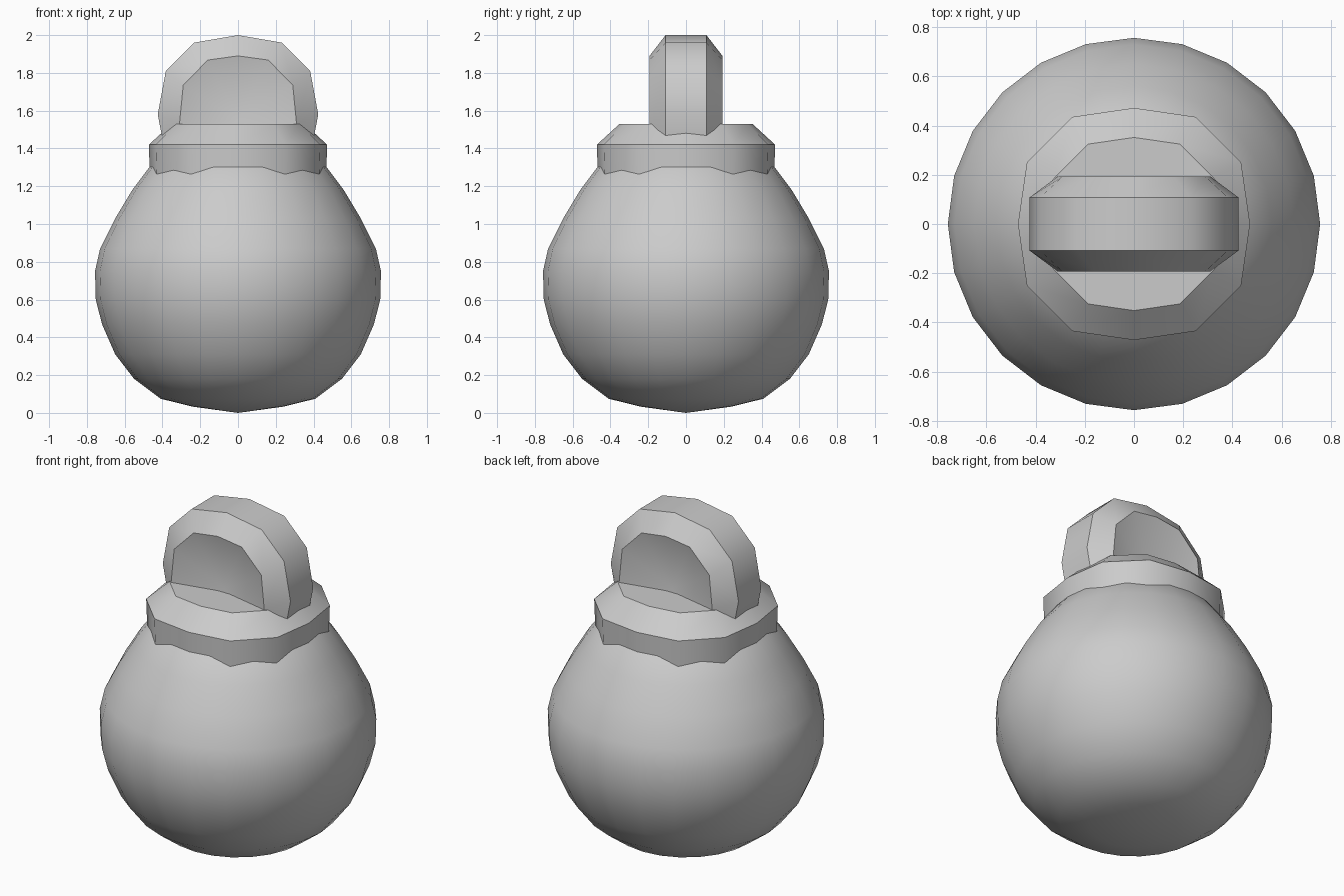
import bpy, bmesh, math

cube = bpy.data.objects.get("Cube")
if cube:
    bpy.data.objects.remove(cube, do_unlink=True)

grey = bpy.data.materials.new("plain grey")
grey.use_nodes = True
colour = (0.6, 0.6, 0.6, 1)
grey.diffuse_color = colour
grey.node_tree.nodes["Principled BSDF"].inputs["Base Color"].default_value = colour


def finish(name, bm):
    """Turn a bmesh into a smooth-shaded object with sharp hard edges."""
    bmesh.ops.remove_doubles(bm, verts=bm.verts, dist=0.0005)
    bmesh.ops.recalc_face_normals(bm, faces=bm.faces)
    mesh = bpy.data.meshes.new(name)
    bm.to_mesh(mesh)
    bm.free()
    mesh.materials.append(grey)
    obj = bpy.data.objects.new(name, mesh)
    bpy.context.collection.objects.link(obj)
    bpy.ops.object.select_all(action='DESELECT')
    obj.select_set(True)
    bpy.context.view_layer.objects.active = obj
    bpy.ops.object.shade_smooth_by_angle(angle=math.radians(40))


def bridge(bm, a, b, closed=True):
    """Join two equal rows of vertices with quads."""
    n = len(a)
    for i in range(n if closed else n - 1):
        j = (i + 1) % n
        bm.faces.new((a[i], a[j], b[j], b[i]))


def stack(name, profile, sides, bulge=1.0):
    """Rings stacked along z; bulge widens the vertices off the axes."""
    bm = bmesh.new()
    rings = []
    for r, z in profile:
        ring = []
        for i in range(sides):
            a = math.tau * i / sides
            k = r if i % (sides // 4) == 0 else r * bulge
            ring.append(bm.verts.new((k * math.cos(a), k * math.sin(a), z)))
        rings.append(ring)
    for a, b in zip(rings, rings[1:]):
        bridge(bm, a, b)
    for ring, (r, z) in ((rings[0], profile[0]), (rings[-1], profile[-1])):
        tip = bm.verts.new((0, 0, 0 if ring is rings[0] and z < 0.1 else z))
        for i in range(sides):
            bm.faces.new((ring[i], ring[(i + 1) % sides], tip))
    finish(name, bm)


# Round body with a slightly flattened base
stack("round_body", [(0.24, 0.033), (0.41, 0.075), (0.55, 0.18), (0.65, 0.31),
                     (0.72, 0.47), (0.753, 0.6), (0.757, 0.75), (0.73, 0.87),
                     (0.65, 1.03), (0.56, 1.18), (0.47, 1.3), (0.36, 1.38)], 24)

# Twelve-sided collar with a bevelled top
stack("collar", [(0.465, 1.2), (0.472, 1.42), (0.352, 1.53)], 12, 1.065)


# Arched handle: outer band, bevelled rims and a shallow dished panel per side
def arch(half):
    return [(-x, z) for x, z in half] + [(x, z) for x, z in half[-2::-1]]


outer = arch([(0.39, 1.4), (0.425, 1.58), (0.382, 1.81), (0.233, 1.96), (0, 2.0)])
inner = arch([(0.3, 1.4), (0.31, 1.53), (0.29, 1.735), (0.16, 1.868), (0, 1.89)])
bm = bmesh.new()
bands = []
for side in (-1, 1):
    band = [bm.verts.new((x, side * 0.108, z)) for x, z in outer]
    rim = [bm.verts.new((x, side * 0.193, z)) for x, z in inner]
    centre = bm.verts.new((0, side * 0.125, 1.55))
    bridge(bm, band, rim, closed=False)
    for i, v in enumerate(rim):
        bm.faces.new((v, rim[(i + 1) % len(rim)], centre))
    bm.faces.new((band[0], rim[0], rim[-1], band[-1]))
    bands.append(band)
bridge(bm, bands[0], bands[1])
finish("handle", bm)
